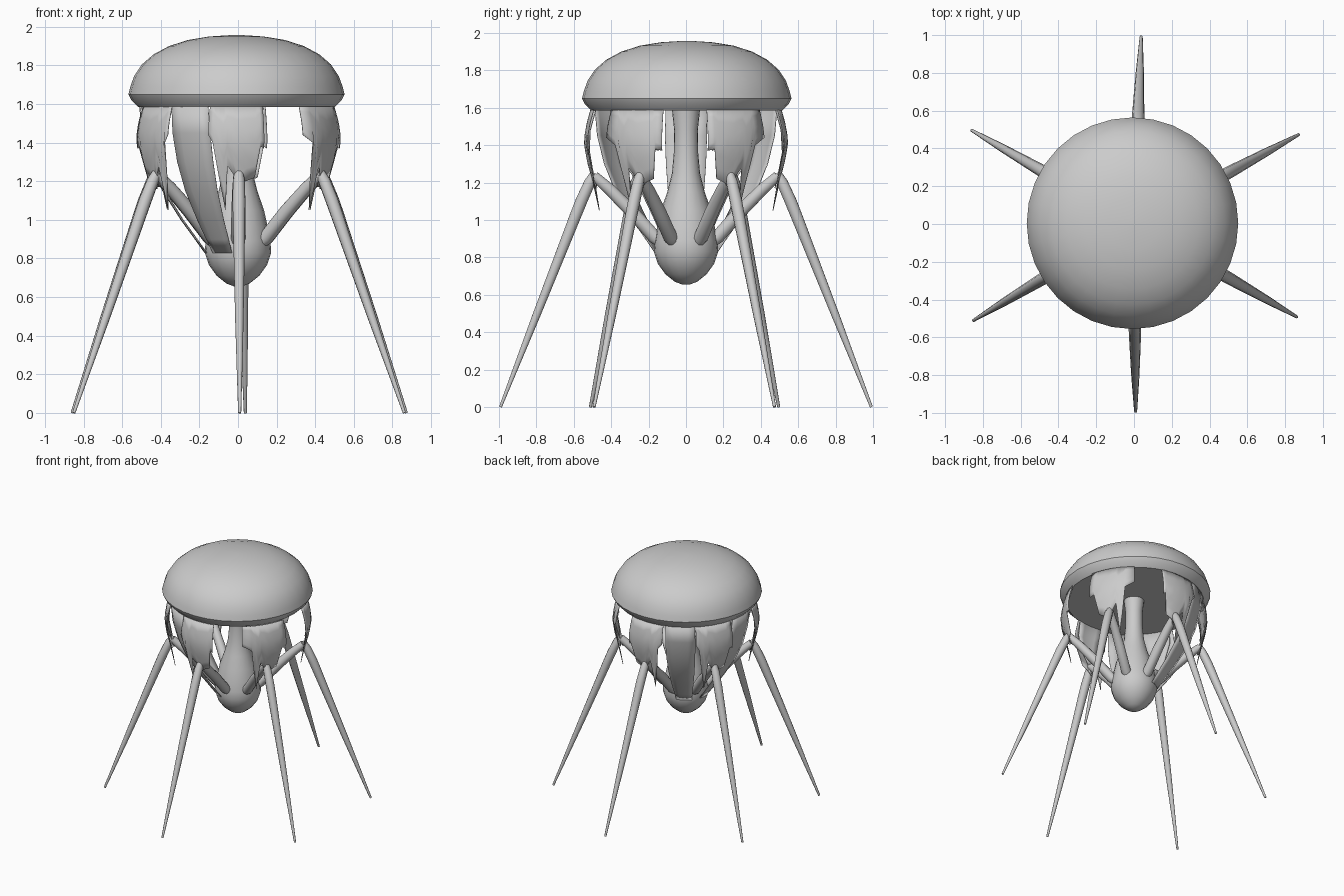
import bpy, bmesh, math
from mathutils import Vector

if "Cube" in bpy.data.objects:
    bpy.data.objects.remove(bpy.data.objects["Cube"])

TAU = 2 * math.pi
grey = bpy.data.materials.new("plain grey")
grey.diffuse_color = (0.6, 0.6, 0.6, 1)
grey.use_nodes = True
grey.node_tree.nodes["Principled BSDF"].inputs["Base Color"].default_value = grey.diffuse_color


def finish(name, bm, angle=40):
    """Turn a bmesh into a named, smooth shaded object."""
    bmesh.ops.recalc_face_normals(bm, faces=bm.faces)
    mesh = bpy.data.meshes.new(name)
    bm.to_mesh(mesh)
    bm.free()
    mesh.materials.append(grey)
    ob = bpy.data.objects.new(name, mesh)
    bpy.context.collection.objects.link(ob)
    bpy.ops.object.select_all(action='DESELECT')
    ob.select_set(True)
    bpy.context.view_layer.objects.active = ob
    bpy.ops.object.shade_smooth_by_angle(angle=math.radians(angle))
    return ob


def skin(bm, rings):
    """Join closed rings of vertices and cap both ends."""
    n = len(rings[0])
    for a, b in zip(rings, rings[1:]):
        for i in range(n):
            j = (i + 1) % n
            bm.faces.new((a[i], a[j], b[j], b[i]))
    bm.faces.new(rings[0])
    bm.faces.new(rings[-1])


def lathe(name, profile, n, centre=(0, 0)):
    bm = bmesh.new()
    rings = [[bm.verts.new((centre[0] + r * math.cos(TAU * i / n),
                            centre[1] + r * math.sin(TAU * i / n), z))
              for i in range(n)] for r, z in profile]
    skin(bm, rings)
    return finish(name, bm)


def tube(name, path, n=10):
    """Tapered tube in the xz plane; path holds (x, z, radius)."""
    bm = bmesh.new()
    rings = []
    for k, (x, z, rad) in enumerate(path):
        a, b = path[max(k - 1, 0)], path[min(k + 1, len(path) - 1)]
        t = Vector((b[0] - a[0], 0, b[1] - a[1])).normalized()
        side, up = Vector((0, 1, 0)), Vector((-t.z, 0, t.x))
        rings.append([bm.verts.new(Vector((x, 0, z)) + rad * (
            side * math.cos(TAU * i / n) + up * math.sin(TAU * i / n)))
            for i in range(n)])
    skin(bm, rings)
    return finish(name, bm, 60)


def sheet(name, columns):
    """Thin open sheet from columns of points."""
    bm = bmesh.new()
    cols = [[bm.verts.new(p) for p in c] for c in columns]
    for a, b in zip(cols, cols[1:]):
        for i in range(len(a) - 1):
            bm.faces.new((a[i], b[i], b[i + 1], a[i + 1]))
    ob = finish(name, bm)
    mod = ob.modifiers.new("thickness", 'SOLIDIFY')
    mod.thickness, mod.offset = 0.004, 0
    return ob


def polar(r, a, z):
    return (r * math.cos(a), r * math.sin(a), z)


def lookup(table, z):
    """Interpolate a radius in a table of (z, r) from top to bottom."""
    for (z0, r0), (z1, r1) in zip(table, table[1:]):
        if z >= z1:
            return r0 + (r1 - r0) * (z0 - z) / (z0 - z1)
    return table[-1][1]


# Domed cap with flat underside
lathe("cap", [(0.03, 1.957), (0.14, 1.95), (0.25, 1.932), (0.35, 1.9),
              (0.43, 1.857), (0.49, 1.805), (0.53, 1.745), (0.55, 1.69),
              (0.56, 1.65), (0.545, 1.62), (0.51, 1.585)], 32, (-0.008, 0.004))

# Hanging body with a slim neck
lathe("body", [(0.02, 0.655), (0.06, 0.67), (0.11, 0.71), (0.15, 0.765),
               (0.172, 0.83), (0.168, 0.89), (0.155, 0.96), (0.135, 1.05),
               (0.1, 1.15), (0.075, 1.25), (0.065, 1.36), (0.063, 1.48),
               (0.075, 1.59)], 20)

# Long tapering panels around the -x half
for label, deg in (("back", 120), ("left", 180), ("front", 240)):
    columns = []
    for s in (-1, -0.5, 0, 0.5, 1):
        col = []
        for z, r, half in ((1.587, 0.51, 0.11), (1.45, 0.495, 0.113),
                           (1.3, 0.455, 0.108), (1.15, 0.39, 0.097),
                           (1.0, 0.295, 0.08), (0.9, 0.222, 0.068),
                           (0.83, 0.172, 0.058)):
            col.append(polar(r, math.radians(deg) + s * half / r, z))
        columns.append(col)
    sheet("long_panel_" + label, columns)

# Legs, arms and ragged petals: name, angle, wide side, extents in degrees
bulge = [(1.587, 0.51), (1.5, 0.534), (1.42, 0.545), (1.32, 0.53),
         (1.22, 0.5), (1.1, 0.475), (1.0, 0.46)]
legs = [("back", 87.8, 1, 18, 14), ("back_right", 28.5, 1, 22, 16),
        ("front_right", -29.7, -1, 22, 16), ("front", -89.5, -1, 17, 14),
        ("front_left", 211, 1, 17, 15), ("back_left", 150, -1, 17, 15)]
for label, deg, side, wide, narrow in legs:
    ang = math.radians(deg)
    arm = tube("arm_" + label, [(0.11, 0.87, 0.036), (0.17, 0.91, 0.038),
                                (0.29, 1.045, 0.037), (0.41, 1.165, 0.033),
                                (0.49, 1.235, 0.028)])
    leg = tube("leg_" + label, [(0.487, 1.25, 0.024), (0.515, 1.2, 0.031),
                                (0.56, 1.1, 0.033), (0.592, 1.02, 0.032),
                                (0.8, 0.49, 0.022), (0.992, 0.0, 0.008)])
    arm.rotation_euler.z = leg.rotation_euler.z = ang
    # outer ragged petal: (offset in degrees, bottom height)
    edge = [(wide, 1.44), (14.5, 1.4), (11.5, 1.2), (8.5, 1.05), (6.5, 1.28),
            (3.5, 1.24), (0, 1.16), (-4, 1.2), (-9.5, 1.22), (-12, 1.38),
            (-narrow, 1.37)]
    columns = []
    for off, low in edge:
        a = ang + side * math.radians(off)
        zs = [1.587 + (low - 1.587) * i / 6 for i in range(7)]
        columns.append([polar(lookup(bulge, z), a, z) for z in zs])
    sheet("petal_" + label, columns)
    # inner pointed petal running down to the knee
    columns = []
    for s in (-1, -0.5, 0, 0.5, 1):
        columns.append([polar(lookup(bulge, z) - 0.014, ang + s * half / 0.5, z)
                        for z, half in ((1.587, 0.115), (1.48, 0.1),
                                        (1.36, 0.065), (1.26, 0.03),
                                        (1.17, 0.008))])
    sheet("inner_petal_" + label, columns)
